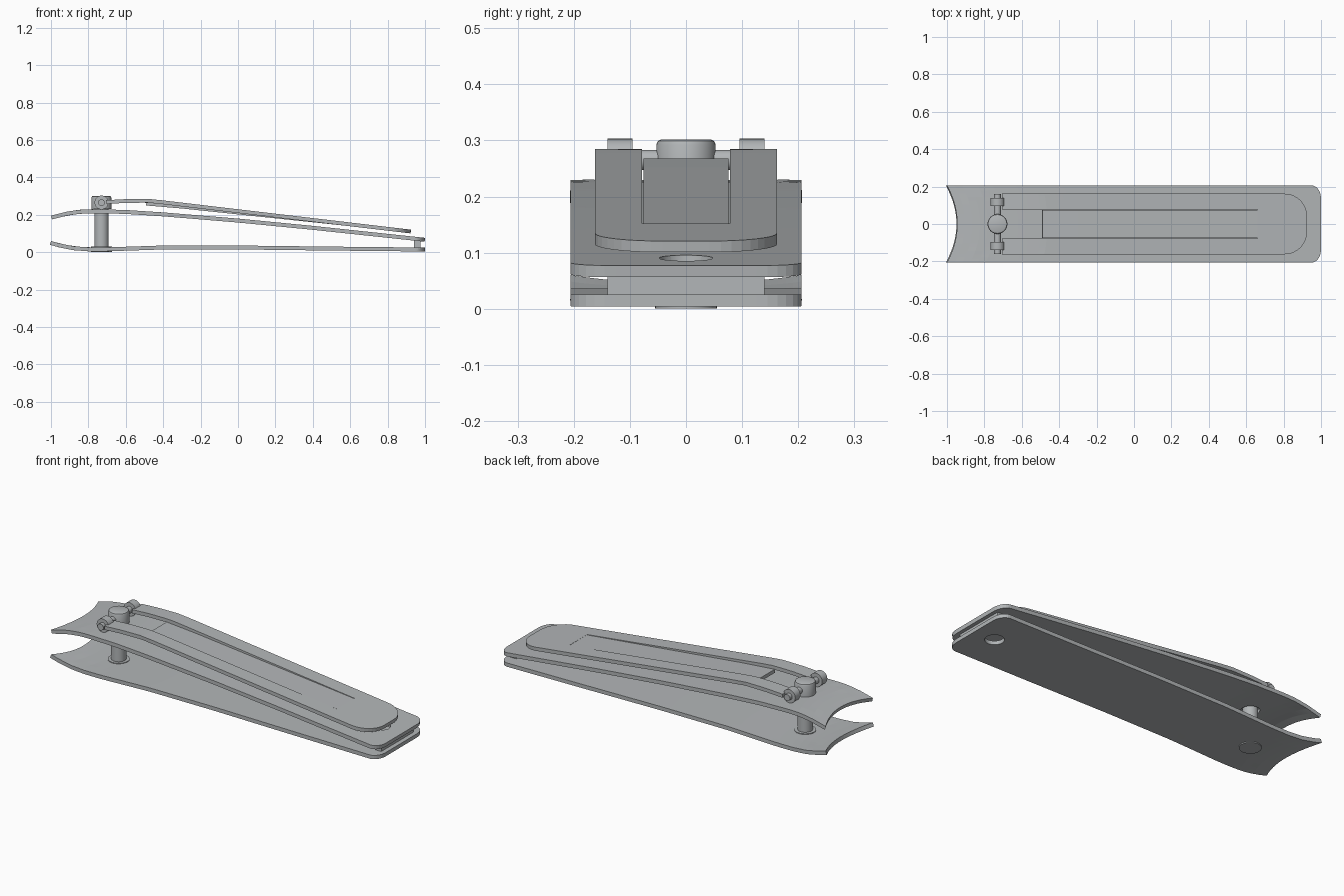
import bpy, bmesh, math

if "Cube" in bpy.data.objects:
    bpy.data.objects.remove(bpy.data.objects["Cube"])

steel = bpy.data.materials.new("steel grey")
steel.diffuse_color = (0.45, 0.47, 0.48, 1)
steel.use_nodes = True
steel.node_tree.nodes["Principled BSDF"].inputs["Base Color"].default_value = steel.diffuse_color


def interp(points, x):
    """Piecewise linear height of a profile at x."""
    for (x0, z0), (x1, z1) in zip(points, points[1:]):
        if x <= x1:
            return z0 + (z1 - z0) * (x - x0) / (x1 - x0)
    return points[-1][1]


def finish(name, bm, smooth=True):
    mesh = bpy.data.meshes.new(name)
    bm.to_mesh(mesh)
    bm.free()
    mesh.materials.append(steel)
    ob = bpy.data.objects.new(name, mesh)
    bpy.context.collection.objects.link(ob)
    if smooth:
        bpy.context.view_layer.objects.active = ob
        ob.select_set(True)
        bpy.ops.object.shade_smooth_by_angle(angle=math.radians(30))
        ob.select_set(False)
    return ob


def plate(name, profile, left, right, half, thick, rows=24, cols=48):
    """Bent sheet: profile gives the top height, left/right give the end shapes."""
    bm = bmesh.new()
    grid = []
    for j in range(rows + 1):
        y = half * math.sin(math.pi * (j / rows - 0.5))   # denser near the edges
        a, b = left(y), right(y)
        line = []
        for i in range(cols + 1):
            x = a + (b - a) * i / cols
            line.append(bm.verts.new((x, y, interp(profile, x))))
        grid.append(line)
    for j in range(rows):
        for i in range(cols):
            bm.faces.new((grid[j][i], grid[j][i + 1], grid[j + 1][i + 1], grid[j + 1][i]))
    ob = finish(name, bm, False)
    sol = ob.modifiers.new("thickness", 'SOLIDIFY')
    sol.thickness = thick
    sol.offset = -1
    return ob


def rounded_end(end, half, r, ry):
    """End shape with elliptical corners r long and ry wide."""
    def f(y):
        d = max(0, abs(y) - (half - ry)) / ry
        return end - r * (1 - math.sqrt(max(0, 1 - d * d)))
    return f


def cylinder(name, radius, a, b, x, z=0, axis='Z', bevel=0):
    bm = bmesh.new()
    bmesh.ops.create_cone(bm, cap_ends=True, segments=32, radius1=radius, radius2=radius, depth=b - a)
    if bevel:
        top = [e for e in bm.edges if all(v.co.z > 0 for v in e.verts)]
        bmesh.ops.bevel(bm, geom=top, offset=bevel, segments=2, affect='EDGES', profile=0.5)
    ob = finish(name, bm)
    if axis == 'Z':
        ob.location = (x, 0, (a + b) / 2)
    else:
        ob.rotation_euler.x = -math.pi / 2
        ob.location = (x, (a + b) / 2, z)
    return ob


def box(name, x0, x1, y, z0, z1):
    bm = bmesh.new()
    bmesh.ops.create_cube(bm, size=1)
    for v in bm.verts:
        v.co = (x0 + (v.co.x + 0.5) * (x1 - x0), v.co.y * 2 * y, z0 + (v.co.z + 0.5) * (z1 - z0))
    return finish(name, bm, False)


def cut(ob, cutter):
    m = ob.modifiers.new("cut", 'BOOLEAN')
    m.operation = 'DIFFERENCE'
    m.solver = 'EXACT'
    m.object = cutter
    cutter.hide_render = True
    cutter.hide_set(True)


W = 0.206
PX = -0.73       # post position


def jaw(y):      # concave cutting edge
    return -1 + 0.055 * (1 - (y / W) ** 2)


# Two blades
lower_profile = [(-1, .06), (-.95, .046), (-.88, .032), (-.8, .026), (-.7, .026),
                 (-.4, .036), (0, .036), (.5, .03), (1, .025)]
upper_profile = [(-1, .196), (-.92, .216), (-.85, .227), (-.78, .23), (-.6, .226),
                 (-.4, .213), (0, .18), (.4, .141), (.7, .109), (1, .077)]
blade_end = rounded_end(1, W, 0.05, 0.07)
lower = plate("lower_blade", lower_profile, jaw, blade_end, W, 0.021)
upper = plate("upper_blade", upper_profile, jaw, blade_end, W, 0.021)

# Keyring hole through both blades, post hole in the upper one
ring_hole = cylinder("ring_hole_cutter", 0.048, -0.1, 0.5, 0.875)
cut(lower, ring_hole)
cut(upper, ring_hole)
cut(upper, cylinder("post_hole_cutter", 0.046, 0.1, 0.5, PX))

# Spacer joining the blades at the back
box("spacer", 0.94, 0.975, 0.14, 0.02, 0.063)

# Lever with a fork slot, and its pressed tongue
lever_profile = [(-.71, .278), (-.6, .284), (-.48, .285), (-.4, .277), (.93, .12)]
lever = plate("lever", lever_profile, lambda y: -.705, rounded_end(.925, .162, .12, .12), .162, 0.02)
cut(lever, box("slot_cutter", -0.8, 0.66, 0.078, 0, 0.5))
tongue_profile = [(-.49, .268), (-.3, .252), (.67, .15)]
plate("lever_tongue", tongue_profile, lambda y: -.49, lambda y: .665, .0755, 0.018, rows=4)

# Post with foot and head
cylinder("post_foot", 0.055, 0, 0.03, PX)
cylinder("post", 0.038, 0.005, 0.25, PX)
cylinder("post_head", 0.053, 0.232, 0.302, PX, bevel=0.01)

# Cross pin and the curled lever ends around it
cylinder("pin", 0.018, -0.16, 0.16, PX, 0.265, 'Y')
for side, a in (("front", -0.14), ("back", 0.095)):
    cylinder("lever_curl_" + side, 0.037, a, a + 0.045, PX, 0.266, 'Y')
